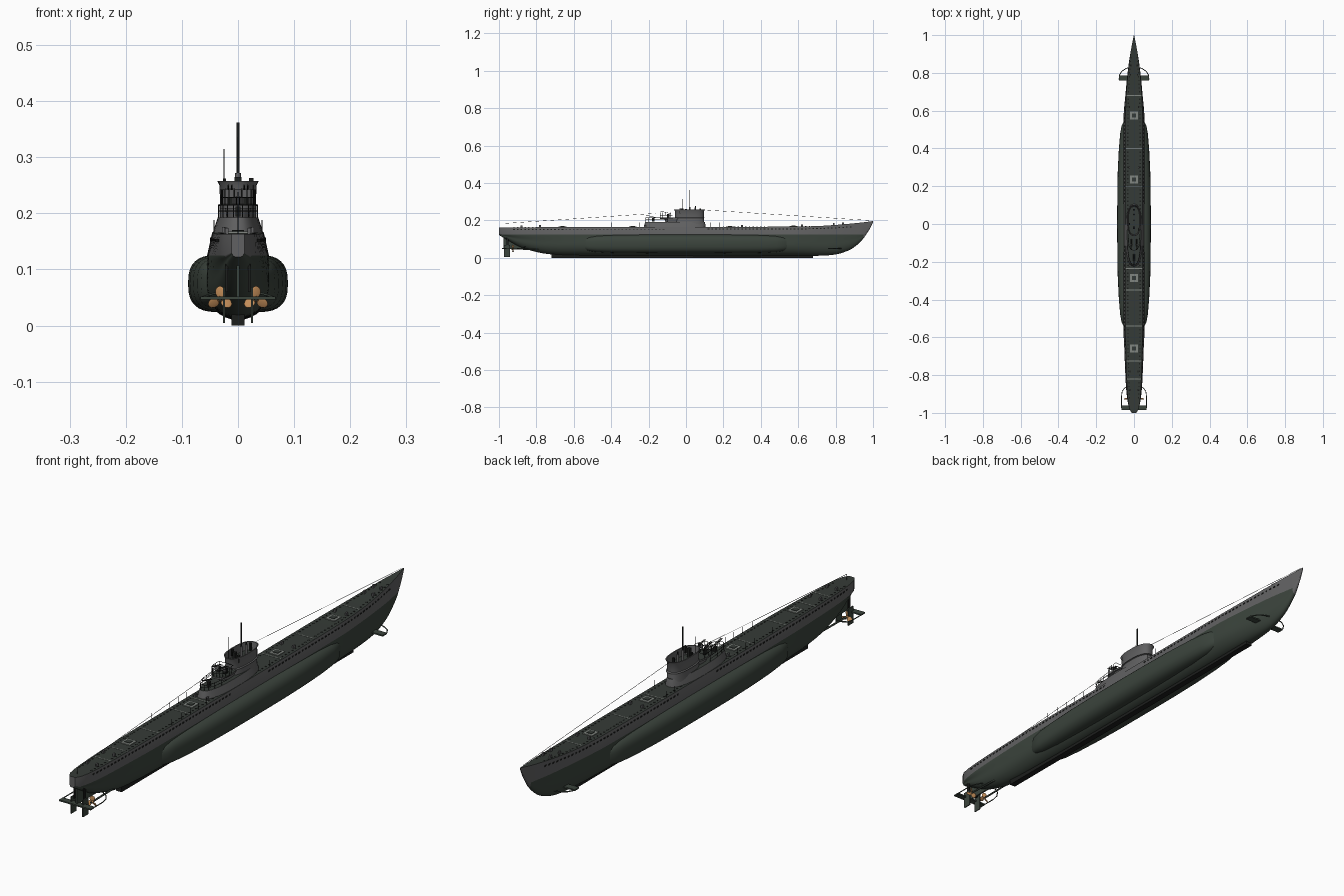
import bpy, bmesh, math
from mathutils import Matrix, Vector

cube = bpy.data.objects.get("Cube")
if cube:
    bpy.data.objects.remove(cube)


def material(name, r, g, b):
    m = bpy.data.materials.new(name)
    m.use_nodes = True
    m.diffuse_color = (r, g, b, 1)
    bsdf = m.node_tree.nodes["Principled BSDF"]
    bsdf.inputs["Base Color"].default_value = (r, g, b, 1)
    bsdf.inputs["Roughness"].default_value = 0.8
    return m


GREY = material("casing grey", .12, .12, .122)
GREEN = material("hull green grey", .044, .058, .046)
DECK = material("deck dark green", .036, .044, .038)
BLACK = material("near black", .012, .013, .012)
PALE = material("pale hatch grey", .22, .24, .22)
BRONZE = material("bronze", .55, .27, .1)


def finish(name, bm, mats, rule=None):
    bmesh.ops.recalc_face_normals(bm, faces=bm.faces)
    bm.normal_update()
    if rule:
        for f in bm.faces:
            f.material_index = rule(f)
    mesh = bpy.data.meshes.new(name)
    bm.to_mesh(mesh)
    bm.free()
    for m in mats:
        mesh.materials.append(m)
    ob = bpy.data.objects.new(name, mesh)
    bpy.context.collection.objects.link(ob)
    return ob


def loft(name, rings, mats, rule=None, mirror=False):
    bm = bmesh.new()
    for side in ((1, -1) if mirror else (1,)):
        vs = [[bm.verts.new((side * x, y, z)) for x, y, z in r] for r in rings]
        for a, b in zip(vs, vs[1:]):
            for i in range(len(a)):
                j = (i + 1) % len(a)
                bm.faces.new((a[i], a[j], b[j], b[i]))
        bm.faces.new(vs[0])
        bm.faces.new(vs[-1])
    return finish(name, bm, mats, rule)


def boxes(name, mat, items):
    bm = bmesh.new()
    for centre, size in items:
        bmesh.ops.create_cube(bm, size=1, matrix=Matrix.Translation(centre) @ Matrix.Diagonal((*size, 1)))
    return finish(name, bm, [mat])


def pipes(name, mat, radius, paths):
    cu = bpy.data.curves.new(name, "CURVE")
    cu.dimensions = "3D"
    cu.bevel_depth = radius
    cu.bevel_resolution = 1
    cu.use_fill_caps = True
    for path in paths:
        sp = cu.splines.new("POLY")
        sp.points.add(len(path) - 1)
        for p, co in zip(sp.points, path):
            p.co = (*co, 1)
    cu.materials.append(mat)
    ob = bpy.data.objects.new(name, cu)
    bpy.context.collection.objects.link(ob)
    return ob


def both(paths):
    return paths + [[(-x, y, z) for x, y, z in p] for p in paths]


# Hull stations: y, deck, shoulder and belly half widths, keel and deck heights
STATIONS = [
    (-1, .012, .012, .01, .122, .163), (-.98, .024, .024, .018, .11, .163),
    (-.95, .03, .032, .024, .092, .163), (-.88, .036, .041, .033, .055, .163),
    (-.75, .041, .048, .045, .022, .164), (-.55, .045, .054, .056, .012, .165),
    (0, .046, .054, .06, .01, .165), (.55, .045, .054, .056, .01, .167),
    (.7, .04, .044, .044, .011, .17), (.8, .032, .034, .033, .018, .176),
    (.87, .024, .025, .023, .04, .182), (.91, .018, .018, .016, .065, .186),
    (.95, .011, .011, .009, .105, .19), (.98, .005, .005, .004, .15, .194),
    (1, .001, .001, .001, .19, .197)]
SPLIT = .125


def hull_at(y):
    k = max(i for i, s in enumerate(STATIONS[:-1]) if s[0] <= y or i == 0)
    a, b = STATIONS[k], STATIONS[k + 1]
    p, q = STATIONS[max(k - 1, 0)], STATIONS[min(k + 2, len(STATIONS) - 1)]
    d = b[0] - a[0]
    t = (y - a[0]) / d

    def blend(c):
        m0 = (b[c] - p[c]) / (b[0] - p[0]) * d
        m1 = (q[c] - a[c]) / (q[0] - a[0]) * d
        return ((1 + 2 * t) * (1 - t) ** 2 * a[c] + t * (1 - t) ** 2 * m0
                + t * t * (3 - 2 * t) * b[c] - t * t * (1 - t) * m1)
    return [blend(c) for c in range(1, 6)]


def hull_ring(y):
    deck, shoulder, belly, keel, top = hull_at(y)
    zs = max(SPLIT, keel + .2 * (top - keel))
    zc = keel + .55 * (zs - keel)
    half = [(0, keel)]
    for i in range(1, 9):
        a = i / 8 * math.pi / 2
        half.append((belly * math.sin(a), zc - (zc - keel) * math.cos(a)))
    for i in range(1, 6):
        t = i / 5
        half.append((belly + (shoulder - belly) * t * t * (3 - 2 * t), zc + (zs - zc) * t))
    half += [(deck, top), (0, top)]
    return [(x, y, z) for x, z in half] + [(-x, y, z) for x, z in half[-2:0:-1]]


ys = []
for a, b in zip(STATIONS, STATIONS[1:]):
    n = max(1, round((b[0] - a[0]) / .025))
    ys += [a[0] + (b[0] - a[0]) * i / n for i in range(n)]


def hull_paint(f):
    if f.normal.z > .8 and f.calc_center_median().z > .155:
        return 2
    return 1 if f.calc_center_median().z > SPLIT else 0


loft("hull", [hull_ring(y) for y in ys + [1]], [GREEN, GREY, DECK], hull_paint)
boxes("keel", BLACK, [((0, -.02, .01), (.024, 1.4, .02))])


# Saddle tanks bulging from both sides
def power(v, e):
    return math.copysign(abs(v) ** e, v)


def tank_ring(y, w, h):
    angles = [2 * math.pi * i / 32 for i in range(32)]
    return [(.035 + (w - .035) * power(math.cos(a), .75), y, .075 + h * power(math.sin(a), .75)) for a in angles]


half_tank = [(0, .089, .051), (.15, .0885, .051), (.28, .086, .05), (.4, .08, .048),
             (.48, .073, .044), (.52, .066, .038), (.55, .05, .028)]
tank = [(-y, w, h) for y, w, h in half_tank[:0:-1]] + half_tank
loft("saddle_tanks", [tank_ring(*s) for s in tank], [GREEN], mirror=True)


# Deck hatches, seams and slot rows
def deck_z(y):
    return hull_at(y)[4]


hatches = (.575, .235, -.285, -.66)
seams = (.68, .4, .2, -.235, -.35, -.54, -.725, -.82)
boxes("deck_hatches", PALE, [((0, y, deck_z(y) + .001), (.04, .042, .004)) for y in hatches])
boxes("hatch_lids", DECK, [((0, y, deck_z(y) + .003), (.022, .022, .004)) for y in hatches])
boxes("deck_seams", PALE, [((0, y, deck_z(y)), (hull_at(y)[0] * 1.9, .004, .002)) for y in seams])
slots = []
vents = []
for i in range(-46, 45):
    y = i * .02
    deck, shoulder, belly, keel, top = hull_at(y)
    for s in (-1, 1):
        slots.append(((s * deck * .72, y, top), (.006, .007, .0015)))
        mid = .3 * shoulder + .7 * deck
        if abs(y) > .1:
            vents.append(((s * mid, y, SPLIT + .7 * (top - SPLIT)), (.003, .009, .005)))
boxes("deck_slots", BLACK, slots)
boxes("casing_vents", BLACK, vents)
boxes("deck_bollards", GREY, [((s * .55 * hull_at(y)[0], y, deck_z(y) + .005), (.006, .01, .012))
                              for s in (-1, 1) for y in (-.88, -.78, -.22, .3, .62, .79, .84)])


# Conning tower with open bridge and stepped gun platforms
def oval(z, y0, y1, w):
    return [(w * power(math.cos(a), .8), (y0 + y1) / 2 + (y1 - y0) / 2 * power(math.sin(a), .8), z)
            for a in (2 * math.pi * i / 40 for i in range(40))]


def floor_paint(f):
    return 1 if f.normal.z > .9 and len(f.verts) > 4 else 0


def tower_part(name, rows):
    loft(name, [oval(*r) for r in rows], [GREY, DECK], floor_paint)


tower_part("tower_base", [(.162, -.225, .106, .046), (.178, -.222, .104, .041), (.193, -.218, .1, .036)])
tower_part("conning_tower", [
    (.165, -.06, .1, .036), (.19, -.06, .097, .033), (.212, -.058, .095, .032), (.214, -.062, .101, .036),
    (.217, -.058, .095, .032), (.25, -.06, .097, .033), (.258, -.064, .102, .037),
    (.258, -.06, .098, .033), (.228, -.056, .092, .03)])
tower_part("upper_platform", [(.209, -.14, -.03, .031), (.215, -.14, -.03, .031)])
tower_part("platform_support", [(.19, -.11, -.03, .02), (.21, -.115, -.03, .023)])


# Platform railings
def railing(z, y0, y1, w, y_end, height):
    paths = []
    for h in (height / 2, height):
        pts = [p for p in oval(z + h, y0, y1, w) if p[1] < y_end]
        paths.append(pts)
    paths += [[(x, y, z), (x, y, z + height)] for x, y, _ in paths[0][::2]]
    return paths


pipes("platform_railings", BLACK, .0009,
      railing(.193, -.216, .09, .035, -.08, .022) + railing(.215, -.138, -.03, .03, -.07, .027))

# Anti-aircraft guns
boxes("gun_mounts", BLACK, [((x, y, z), (.009, .014, .018)) for x, y, z in
                            ((-.014, -.095, .225), (.014, -.095, .225), (0, -.175, .203))])
barrels = []
for x, y, z in ((-.014, -.095, .236), (.014, -.095, .236), (0, -.175, .215)):
    barrels += [[(x + d, y + .015, z), (x + d, y - .04, z + .014)] for d in (-.003, .003)]
pipes("gun_barrels", BLACK, .0014, barrels)
boxes("gun_shields", GREY, [((x, -.108, .237), (.018, .002, .016)) for x in (-.014, .014)])

# Periscopes, masts and bridge fittings
pipes("periscope_sleeve", GREY, .005, [[(0, .02, .225), (0, .02, .272)], [(0, .05, .225), (0, .05, .268)]])
pipes("periscope", BLACK, .0026, [[(0, .02, .27), (0, .02, .362)], [(0, .05, .26), (0, .05, .278)]])
pipes("radio_mast", BLACK, .0009, [[(-.025, -.02, .21), (-.025, -.02, .315)]])
boxes("bridge_fittings", BLACK, [((0, .075, .25), (.008, .008, .028)), ((.024, -.03, .25), (.008, .01, .026)),
                                 ((-.024, .0, .25), (.006, .01, .024)), ((0, -.02, .248), (.012, .012, .034))])

# Aerial wires and deck stanchions
pipes("aerial_wires", BLACK, .0007, [
    [(0, .1, .256), (0, .985, .2)], [(0, -.16, .238), (0, -.97, .184)], [(0, -.97, .16), (0, -.97, .184)]])
pipes("deck_stanchions", BLACK, .0008, both(
    [[(.043, y, .163), (.043, y, .188)] for y in (-.46, -.4, -.35, -.3, -.25, .13, .18)]))

# Bow planes with curved guards
boxes("bow_planes", GREEN, [((s * .052, .772, .05), (.056, .026, .005)) for s in (-1, 1)])
pipes("bow_plane_guards", GREEN, .0022, both(
    [[(.022, .83, .05), (.045, .822, .05), (.065, .808, .05), (.077, .788, .05), (.079, .765, .05)]]))

# Stern planes, guards, rudders and skeg
boxes("stern_planes", GREEN, [((0, -.973, .049), (.134, .024, .005))])
pipes("stern_guards", GREEN, .002, both(
    [[(.03, -.86, .06), (.05, -.868, .055), (.062, -.885, .051), (.066, -.91, .049), (.066, -.975, .049)]]))
boxes("rudders", GREEN, [((s * .025, -.957, .037), (.004, .032, .064)) for s in (-1, 1)])
boxes("rudder_posts", BLACK, [((s * .02, -.955, .085), (.005, .012, .05)) for s in (-1, 1)])
boxes("skeg", GREEN, [((0, -.91, .08), (.006, .13, .065))])
pipes("propeller_shafts", GREEN, .0035, both([[(.026, -.74, .045), (.032, -.935, .047)]]))

# Propellers with three twisted blades each
bm = bmesh.new()
for s in (-1, 1):
    base = Matrix.Translation((s * .032, -.925, .047))
    bmesh.ops.create_uvsphere(bm, u_segments=12, v_segments=8, radius=.0055, matrix=base)
    for k in range(3):
        blade = (base @ Matrix.Rotation(k * 2 * math.pi / 3, 4, "Y") @ Matrix.Translation((0, 0, .013))
                 @ Matrix.Rotation(s * .5, 4, "Z") @ Matrix.Diagonal((.0095, .0015, .0105, 1)))
        bmesh.ops.create_uvsphere(bm, u_segments=14, v_segments=8, radius=1, matrix=blade)
finish("propellers", bm, [BRONZE])

# Smooth shading with sharp edges kept
bpy.ops.object.select_all(action="DESELECT")
for ob in bpy.context.scene.objects:
    if ob.type == "MESH":
        ob.select_set(True)
        bpy.context.view_layer.objects.active = ob
bpy.ops.object.shade_smooth_by_angle(angle=math.radians(35))
